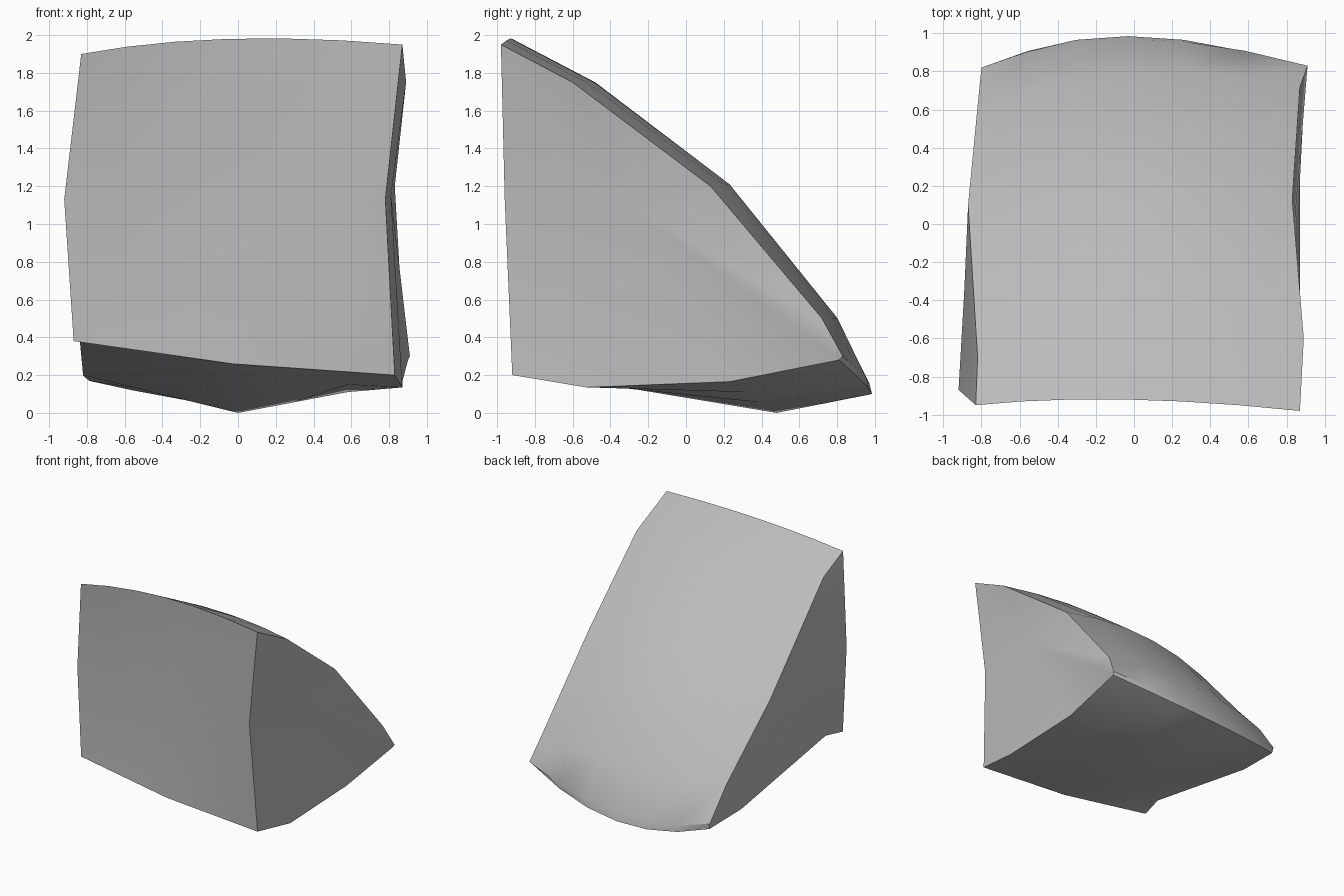
import bpy
import bmesh
import math
from mathutils import Vector

# Remove the default object
default = bpy.data.objects.get("Cube")
if default:
    bpy.data.objects.remove(default, do_unlink=True)

# One stone colour
stone = bpy.data.materials.new("pale_grey_stone")
stone.use_nodes = True
grey = (0.5, 0.5, 0.5, 1)
stone.diffuse_color = grey
stone.node_tree.nodes["Principled BSDF"].inputs["Base Color"].default_value = grey

# Lengthwise rails of the wedge: points at the left edge, middle and right edge
rails = {
    "front_top": [(-.83, -.95, 1.9), (-.05, -.92, 1.98), (.87, -.98, 1.95)],
    "slope_upper": [(-.82, -.7, 1.77), (0, -.48, 1.75), (.89, -.6, 1.75)],
    "slope_middle": [(-.87, .1, 1.03), (0, .24, 1.19), (.83, .13, 1.2)],
    "slope_lower": [(-.82, .62, .49), (0, .8, .5), (.87, .72, .5)],
    "back_upper": [(-.8, .82, .22), (-.03, .97, .16), (.91, .83, .3)],
    "back_lower": [(-.79, .81, .17), (-.03, .985, .1), (.9, .81, .28)],
    "under_back": [(-.82, .42, .2), (0, .48, 0), (.87, .23, .165)],
    "under_front": [(-.84, -.7, .41), (0, -.5, .18), (.87, -.53, .135)],
    "front_bottom": [(-.87, -.89, .38), (-.03, -.92, .26), (.83, -.92, .2)],
    "front_middle": [(-.92, -.87, 1.13), (-.12, -.88, 1.25), (.78, -.96, 1.13)],
}
straight_rails = {"under_back", "under_front", "front_bottom"}
segments = 6


def rail_point(name, t):
    """Point on a rail, t from 0 (left edge) to 1 (right edge)."""
    a, b, c = (Vector(p) for p in rails[name])
    if name in straight_rails:
        return a.lerp(b, 2 * t) if t < .5 else b.lerp(c, 2 * t - 1)
    # Curve passing through all three points
    return a * (1 - t) * (1 - 2 * t) + b * 4 * t * (1 - t) + c * t * (2 * t - 1)


def cap(bm, loop, centre):
    """Close an end loop with a fan around a slightly dented centre."""
    hub = bm.verts.new(centre)
    for i, vert in enumerate(loop):
        bm.faces.new((loop[i - 1], vert, hub))


# Loft the cross-sections and close both sides
bm = bmesh.new()
loops = [[bm.verts.new(rail_point(name, s / segments)) for name in rails]
         for s in range(segments + 1)]
for left, right in zip(loops, loops[1:]):
    for i in range(len(left)):
        bm.faces.new((left[i - 1], left[i], right[i], right[i - 1]))
cap(bm, loops[0], (-.89, -.35, .95))
cap(bm, loops[-1], (.81, -.4, 1.15))
bmesh.ops.recalc_face_normals(bm, faces=bm.faces[:])

# Rock object
mesh = bpy.data.meshes.new("wedge_rock")
bm.to_mesh(mesh)
bm.free()
mesh.materials.append(stone)
rock = bpy.data.objects.new("wedge_rock", mesh)
bpy.context.collection.objects.link(rock)
bpy.context.view_layer.objects.active = rock
rock.select_set(True)
bpy.ops.object.shade_smooth_by_angle(angle=math.radians(35))
